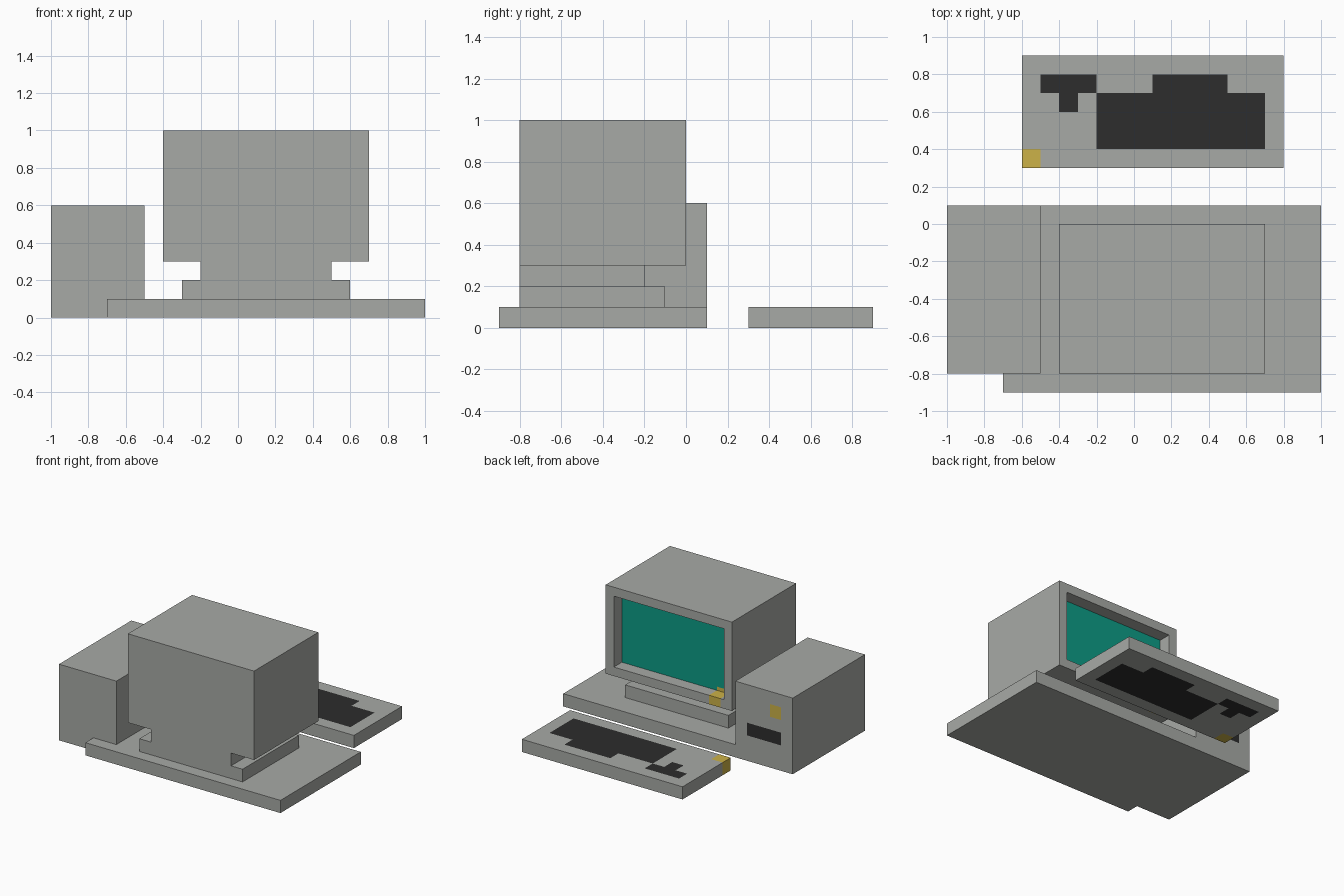
import bpy, bmesh
from mathutils import Vector

if "Cube" in bpy.data.objects:
    bpy.data.objects.remove(bpy.data.objects["Cube"])


def material(name, rgb):
    m = bpy.data.materials.new(name)
    m.diffuse_color = (*rgb, 1)
    m.use_nodes = True
    m.node_tree.nodes["Principled BSDF"].inputs["Base Color"].default_value = m.diffuse_color
    return m


GREY, DARK, YELLOW, TEAL = range(4)
MATS = [material("casing grey", (0.39, 0.402, 0.381)),
        material("key charcoal", (0.026, 0.026, 0.026)),
        material("button yellow", (0.604, 0.445, 0.065)),
        material("screen teal", (0.004, 0.33, 0.24))]


def box(lo, hi):
    """bmesh box between two corners"""
    bm = bmesh.new()
    bmesh.ops.create_cube(bm, size=1)
    lo, hi = Vector(lo), Vector(hi)
    for v in bm.verts:
        v.co = (lo + hi) / 2 + v.co * (hi - lo)
    bm.normal_update()
    return bm


def slice_at(bm, axis, values):
    """cut flat faces along grid lines, so that patches can be coloured"""
    normal = Vector((0, 0, 0))
    normal[axis] = 1
    for v in values:
        geom = bm.verts[:] + bm.edges[:] + bm.faces[:]
        bmesh.ops.bisect_plane(bm, geom=geom, dist=1e-5,
                               plane_co=normal * v, plane_no=normal)
    bm.normal_update()


def inside(p, lo, hi, e=0.002):
    return all(a - e < c < b + e for a, c, b in zip(lo, p, hi))


def finish(name, bm, patches=()):
    """patches: (lo, hi, colour) boxes that recolour the faces they hold"""
    for f in bm.faces:
        for lo, hi, colour in patches:
            if inside(f.calc_center_median(), lo, hi):
                f.material_index = colour
    me = bpy.data.meshes.new(name)
    for m in MATS:
        me.materials.append(m)
    bm.to_mesh(me)
    bm.free()
    bpy.context.collection.objects.link(bpy.data.objects.new(name, me))


def grid(a, b):
    """tenths strictly between a and b"""
    return [i / 10 for i in range(a + 1, b)]


# desk base: flat L-shaped slab wrapping the corner of the tower
bm = bmesh.new()
outline = [(-.7, -.9), (1, -.9), (1, .1), (-.5, .1), (-.5, -.8), (-.7, -.8)]
slab = bm.faces.new([bm.verts.new((x, y, 0)) for x, y in outline])
ext = bmesh.ops.extrude_face_region(bm, geom=[slab], use_keep_orig=True)
top = [g for g in ext["geom"] if isinstance(g, bmesh.types.BMVert)]
bmesh.ops.translate(bm, verts=top, vec=(0, 0, .1))
bmesh.ops.recalc_face_normals(bm, faces=bm.faces)
finish("base_slab", bm)

# monitor foot and neck
finish("monitor_foot", box((-.3, -.8, .1), (.6, -.1, .2)))
finish("monitor_neck", box((-.2, -.8, .2), (.5, -.2, .3)))

# monitor: framed face pushed in for the screen, yellow lamp in the frame
bm = box((-.4, -.8, .3), (.7, 0, 1))
face = max(bm.faces, key=lambda f: f.normal.y)
bmesh.ops.inset_region(bm, faces=[face], thickness=.1, depth=0)
screen = bmesh.ops.extrude_discrete_faces(bm, faces=[face])["faces"][0]
bmesh.ops.translate(bm, verts=screen.verts[:], vec=(0, -.1, 0))
slice_at(bm, 0, (-.3, -.2))
slice_at(bm, 1, (-.1,))
slice_at(bm, 2, (.4,))
for f in bm.faces:
    if f.normal.y > .9 and f.calc_center_median().y < -.05:
        f.material_index = TEAL
finish("monitor", bm, [((-.3, -.1, .3), (-.2, 0, .4), YELLOW)])

# tower with drive slot and button
bm = box((-1, -.8, 0), (-.5, .1, .6))
slice_at(bm, 0, (-.9, -.8, -.6))
slice_at(bm, 2, (.2, .3, .4, .5))
finish("tower", bm, [((-.9, .1, .2), (-.6, .1, .3), DARK),
                     ((-.9, .1, .4), (-.8, .1, .5), YELLOW)])

# keyboard: key blocks show on top and underside, one yellow corner
bm = box((-.6, .3, 0), (.8, .9, .1))
slice_at(bm, 0, grid(-6, 8))
slice_at(bm, 1, grid(3, 9))
keys = [(-.2, .4, .7, .7), (.1, .7, .5, .8),
        (-.5, .7, -.2, .8), (-.4, .6, -.3, .7)]
patches = [((x0, y0, 0), (x1, y1, .1), DARK) for x0, y0, x1, y1 in keys]
patches.append(((-.6, .3, 0), (-.5, .4, .1), YELLOW))
finish("keyboard", bm, patches)
